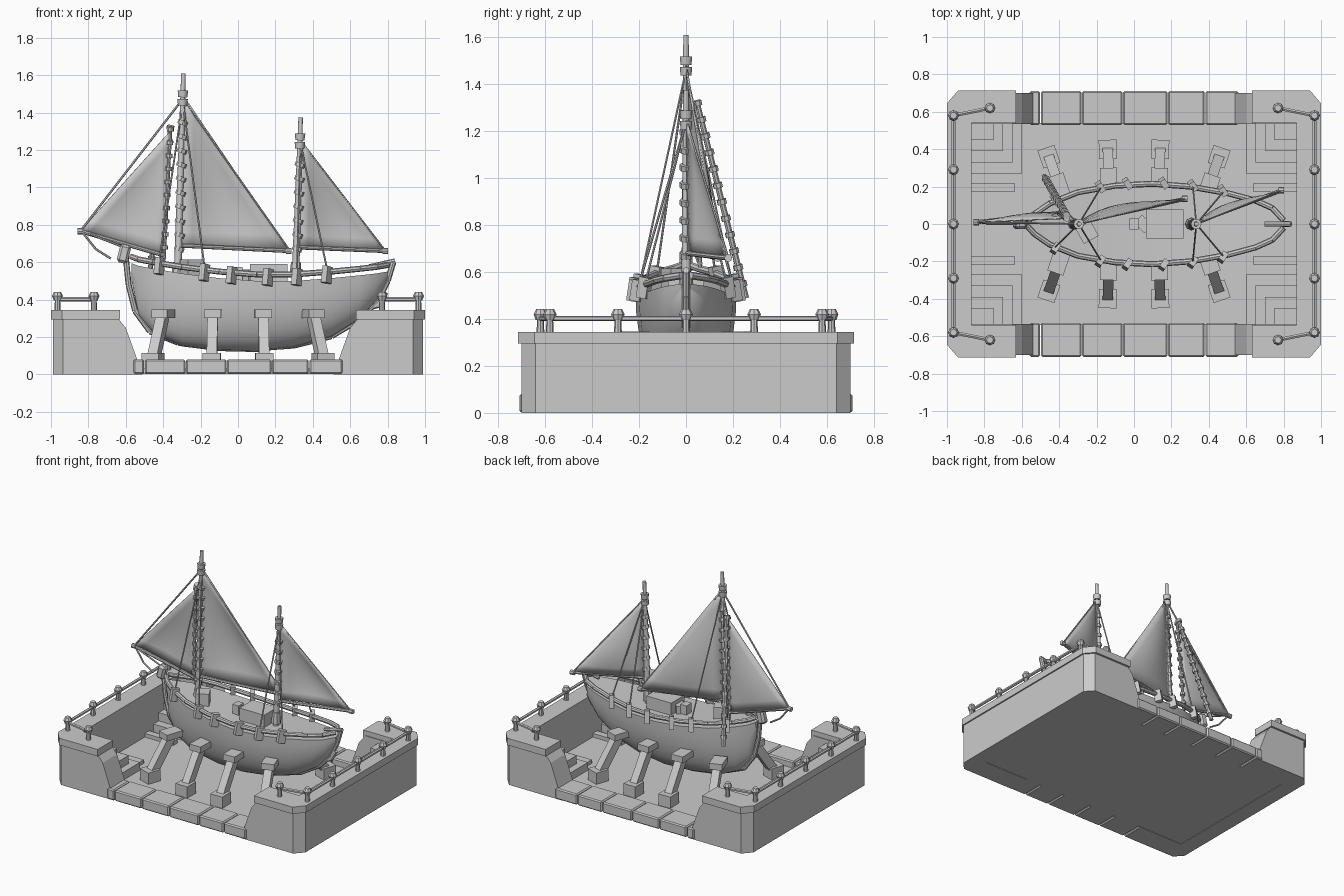
import bpy, bmesh, math
from mathutils import Vector, Matrix

if "Cube" in bpy.data.objects:
    bpy.data.objects.remove(bpy.data.objects["Cube"])

grey = bpy.data.materials.new("plain_grey")
grey.diffuse_color = (0.6, 0.6, 0.6, 1)
grey.use_nodes = True
grey.node_tree.nodes["Principled BSDF"].inputs["Base Color"].default_value = grey.diffuse_color


def finish(name, bm, smooth=False, closed=True):
    if closed:
        bmesh.ops.recalc_face_normals(bm, faces=bm.faces)
    me = bpy.data.meshes.new(name)
    bm.to_mesh(me)
    bm.free()
    me.materials.append(grey)
    if smooth:
        me.polygons.foreach_set("use_smooth", [True] * len(me.polygons))
        me.set_sharp_from_angle(angle=math.radians(40))
    ob = bpy.data.objects.new(name, me)
    bpy.context.collection.objects.link(ob)
    return ob


def add_box(bm, c, s, axis=None, turn=0.0):
    """Box, its local z along axis, turned about that axis."""
    q = Vector(axis).to_track_quat('Z', 'Y').to_matrix().to_4x4() if axis else Matrix()
    m = Matrix.Translation(c) @ q @ Matrix.Rotation(turn, 4, 'Z') @ Matrix.Diagonal((*s, 1))
    bmesh.ops.create_cube(bm, size=1, matrix=m)


def add_rod(bm, a, b, r1, r2=None, n=8):
    a, b = Vector(a), Vector(b)
    d = b - a
    m = Matrix.Translation((a + b) / 2) @ d.to_track_quat('Z', 'Y').to_matrix().to_4x4()
    bmesh.ops.create_cone(bm, cap_ends=True, segments=n, radius1=r1,
                          radius2=r1 if r2 is None else r2, depth=d.length, matrix=m)


def add_chain(bm, pts, r, n=6):
    for a, b in zip(pts, pts[1:]):
        add_rod(bm, a, b, r, n=n)


def add_prism(bm, pts, offset):
    """Extrude a 3D outline along offset."""
    f = bm.faces.new([bm.verts.new(p) for p in pts])
    ext = bmesh.ops.extrude_face_region(bm, geom=[f])["geom"]
    bmesh.ops.translate(bm, vec=offset, verts=[v for v in ext if isinstance(v, bmesh.types.BMVert)])
    if not f.is_valid or all(len(e.link_faces) == 2 for e in f.edges):
        return
    bm.faces.new(f.verts)


# ---- dock: floor and kerb stones
bm = bmesh.new()
add_box(bm, (0, 0, .018), (1.75, 1.08, .03))
finish("dock_floor", bm)
bm = bmesh.new()
edges = [-.56, -.5, -.28, -.06, .18, .38, .56]
for sy in (-1, 1):
    for a, b in zip(edges, edges[1:]):
        add_box(bm, ((a + b) / 2, sy * .62, .042), (b - a - .004, .18, .078))
bmesh.ops.bevel(bm, geom=list(bm.edges), offset=.008, segments=1, affect='EDGES')
finish("kerb_stones", bm)

# ---- dock: end walls, sloped corners, caps, stairs, railings
for sx, side in ((-1, "left"), (1, "right")):
    bm = bmesh.new()
    half = [(.87, .70), (.935, .70), (.99, .64)]
    outline = half + [(x, -y) for x, y in reversed(half)]
    add_prism(bm, [(sx * x, y, 0) for x, y in outline], (0, 0, .31))
    finish(side + "_dock_wall", bm)

    bm = bmesh.new()
    for sy in (-1, 1):
        prof = [(.90, 0), (.90, .31), (.65, .31), (.60, .25), (.51, 0)]
        add_prism(bm, [(sx * x, sy * .535, z) for x, z in prof], (0, sy * .165, 0))
    finish(side + "_sloped_corners", bm)

    bm = bmesh.new()
    half = [(.87, .54), (.63, .54), (.63, .715), (.94, .715), (1, .645)]
    outline = half + [(x, -y) for x, y in reversed(half)]
    add_prism(bm, [(sx * x, y, .295) for x, y in outline], (0, 0, .05))
    finish(side + "_wall_cap", bm)

    bm = bmesh.new()
    for sy in (-1, 1):
        for i, h in enumerate((.27, .20, .14, .08)):    # nested L-shaped steps
            x0, y0 = .75 - .05 * i, .45 - .06 * i
            add_box(bm, (sx * (x0 + .87) / 2, sy * (y0 + .54) / 2, h / 2 + .01),
                    (.87 - x0, .54 - y0, h))
        add_box(bm, (sx * .76, sy * .195, .035), (.24, .05, .05))
    finish(side + "_stairs", bm)

    posts = [(.77, .62), (.965, .58), (.965, .29), (.965, 0),
             (.965, -.29), (.965, -.58), (.77, -.62)]
    bm = bmesh.new()
    for x, y in posts:
        add_rod(bm, (sx * x, y, .34), (sx * x, y, .40), .017, .014)
        add_rod(bm, (sx * x, y, .395), (sx * x, y, .42), .02, .029)
        add_rod(bm, (sx * x, y, .42), (sx * x, y, .442), .029, .018)
    add_chain(bm, [(sx * x, y, .402) for x, y in posts], .011)
    finish(side + "_railing", bm, True)

# ---- leaning hull supports
bm = bmesh.new()
for sx in (-1, 1):
    for sy in (-1, 1):
        for bx, by, tx, ty in ((.14, .40, .135, .235), (.455, .36, .40, .2)):
            foot, head = Vector((sx * bx, sy * by, .07)), Vector((sx * tx, sy * ty, .325))
            turn = math.atan2(sy * (by - ty), sx * (bx - tx)) - math.pi / 2
            add_box(bm, foot, (.095, .10, .09), (0, 0, 1), turn)
            add_box(bm, (foot + head) / 2, (.055, .06, .27), head - foot)
            add_box(bm, head, (.09, .13, .045), (0, 0, 1), turn)
finish("hull_supports", bm)

# ---- hull: stations of x, half width, rail height, keel height
ST = [(-.57, .012, .63, .54), (-.53, .055, .615, .35), (-.45, .11, .60, .25),
      (-.3, .17, .575, .185), (-.1, .205, .55, .16), (.1, .215, .535, .155),
      (.3, .2, .535, .18), (.5, .165, .55, .235), (.65, .125, .565, .33),
      (.74, .085, .575, .43), (.80, .02, .585, .54)]


def station(x):
    for a, b in zip(ST, ST[1:]):
        if x <= b[0]:
            t = (x - a[0]) / (b[0] - a[0])
            return [p + (q - p) * t for p, q in zip(a, b)]


bm = bmesh.new()
rings = []
for x, w, top, keel in ST:
    ring = []
    for i in range(17):
        a = math.pi * i / 16
        c = math.cos(a)
        y = math.copysign(abs(c) ** .75, c) * w
        ring.append(bm.verts.new((x, y, top - (top - keel) * math.sin(a))))
    rings.append(ring)
for r, s in zip(rings, rings[1:]):
    for i in range(16):
        bm.faces.new((r[i], r[i + 1], s[i + 1], s[i]))
    bm.faces.new((r[0], s[0], s[16], r[16]))
bm.faces.new(rings[0])
bm.faces.new(rings[-1])
# lower the deck inside the bulwark
deck = [f for f in bm.faces if f.normal.length == 0 or len({v.co.y for v in f.verts}) and
        all(v in (rings[j][0], rings[j][16]) for v in f.verts for j in [min(
            range(len(ST)), key=lambda k: abs(ST[k][0] - v.co.x))])]
bmesh.ops.recalc_face_normals(bm, faces=bm.faces)
bmesh.ops.inset_region(bm, faces=deck, thickness=.008)
bmesh.ops.translate(bm, vec=(0, 0, -.035), verts=list({v for f in deck for v in f.verts}))
finish("hull", bm, True)

bm = bmesh.new()
for sy in (-1, 1):
    add_chain(bm, [(x, sy * w, top) for x, w, top, k in ST], .016, 8)
add_rod(bm, (.70, 0, .575), (.84, 0, .607), .014)
finish("gunwale", bm, True)

bm = bmesh.new()
for x in (-.42, -.18, -.035, .16, .315, .475):
    s = station(x)
    for sy in (-1, 1):
        add_box(bm, (x, sy * (s[1] + .008), s[2] - .015), (.034, .05, .09), (.1, -sy * .15, 1))
finish("rail_cleats", bm)

# ---- keel strip, stem head and stern post
bm = bmesh.new()
add_chain(bm, [(-.60, 0, .63), (-.585, 0, .48), (-.55, 0, .34), (-.47, 0, .23), (-.32, 0, .17),
               (-.1, 0, .145), (.1, 0, .14), (.3, 0, .155), (.5, 0, .205), (.66, 0, .30),
               (.75, 0, .40), (.80, 0, .50), (.83, 0, .60)], .016, 8)
add_chain(bm, [(.68, 0, .35), (.75, 0, .37), (.79, 0, .44)], .014)
finish("keel_strip", bm, True)
bm = bmesh.new()
add_box(bm, (-.61, 0, .645), (.055, .06, .10), (.25, 0, 1))
bmesh.ops.bevel(bm, geom=list(bm.edges), offset=.014, segments=1, affect='EDGES')
finish("stem_head", bm)

# ---- deck boxes
bm = bmesh.new()
add_box(bm, (.165, 0, .545), (.20, .155, .09))
add_box(bm, (.05, 0, .53), (.06, .08, .06), (0, 0, 1), .78)
add_box(bm, (-.25, -.045, .57), (.09, .09, .09), (0, 0, 1), .5)
add_box(bm, (0, 0, .53), (.05, .06, .09))
finish("deck_boxes", bm)

# ---- masts with collars and hoops
for name, base, tip, collar in (("main_mast", (-.325, 0, .45), (-.292, 0, 1.61), 1.48),
                                ("aft_mast", (.305, 0, .45), (.335, 0, 1.375), 1.25)):
    bm = bmesh.new()
    base, tip = Vector(base), Vector(tip)
    on = lambda z: base.lerp(tip, (z - base.z) / (tip.z - base.z))
    add_rod(bm, base, tip, .021, .012, 10)
    for dz in (-.025, .02):
        add_rod(bm, on(collar + dz - .018), on(collar + dz + .018), .024, .028, 10)
    z = .66
    while z < collar - .1:
        add_rod(bm, on(z), on(z + .022) + Vector((.008, 0, 0)), .027, n=8)
        z += .075
    add_rod(bm, on(.52), on(.60), .034, .026)
    finish(name, bm, True)

# ---- leaning foresail spar with rings
bm = bmesh.new()
a, b = Vector((-.36, .045, 1.33)), Vector((-.48, .255, .49))
add_rod(bm, a, b, .012, .014)
for i in range(12):
    p = a.lerp(b, i / 12)
    add_rod(bm, p, p + (b - a) * .025, .021)
finish("fore_spar", bm, True)
bm = bmesh.new()
a, b = Vector((-.36, .03, 1.32)), Vector((-.395, .06, .62))
add_rod(bm, a, b, .009)
for i in range(10):
    p = a.lerp(b, i / 10)
    add_rod(bm, p, p + (b - a) * .03, .018)
finish("fore_luff", bm, True)


# ---- triangular sails with a gentle belly
def sail(name, top, tack, clew, belly, n=10):
    bm = bmesh.new()
    top, tack, clew = Vector(top), Vector(tack), Vector(clew)
    rows = []
    for i in range(n + 1):
        row = []
        for j in range(i + 1):
            u, v = 1 - i / n, j / n
            w = 1 - u - v
            p = top * u + clew * v + tack * w
            p.y += belly * 9 * (u * v * w * 2 + .12 * v * w)
            row.append(bm.verts.new(p))
        rows.append(row)
    for i in range(n):
        for j in range(i + 1):
            bm.faces.new((rows[i][j], rows[i + 1][j], rows[i + 1][j + 1]))
            if j < i:
                bm.faces.new((rows[i][j], rows[i + 1][j + 1], rows[i][j + 1]))
    ob = finish(name, bm, True)
    mod = ob.modifiers.new("cloth", 'SOLIDIFY')
    mod.thickness, mod.offset = .006, 0


sail("main_sail", (-.29, 0, 1.49), (-.305, .01, .68), (.27, .135, .665), .06)
sail("aft_sail", (.34, 0, 1.25), (.33, .01, .69), (.78, .175, .665), .05)
sail("fore_sail", (-.355, .03, 1.31), (-.39, .06, .64), (-.84, .01, .77), .03)

# ---- booms
bm = bmesh.new()
for a, b in (((-.33, 0, .69), (.275, .135, .66)), ((.31, 0, .68), (.79, .18, .66)),
             ((-.84, .01, .765), (-.39, .06, .635))):
    add_rod(bm, a, b, .011)
    e = Vector(b if b[0] > 0 else a)
    add_rod(bm, e - Vector((.018, 0, 0)), e + Vector((.012, 0, 0)), .017)
finish("booms", bm, True)

# ---- rigging ropes
bm = bmesh.new()
add_chain(bm, [(-.29, 0, 1.48), (-.84, .01, .77)], .006)
add_chain(bm, [(-.84, .01, .77), (-.76, 0, .67), (-.68, 0, .62)], .006)
add_chain(bm, [(-.79, 0, .75), (-.61, 0, .68)], .006)
add_chain(bm, [(-.29, 0, 1.47), (.275, .135, .665)], .005)
add_chain(bm, [(.335, 0, 1.25), (.785, .178, .665)], .005)
for mx, mz, feet in ((-.295, 1.46, (-.42, -.18)), (.333, 1.24, (.315, .475))):
    for x in feet:
        for sy in (-1, 1):
            s = station(x)
            add_rod(bm, (mx, 0, mz), (x, sy * s[1], s[2] + .02), .005, n=6)
finish("rigging", bm, True)
